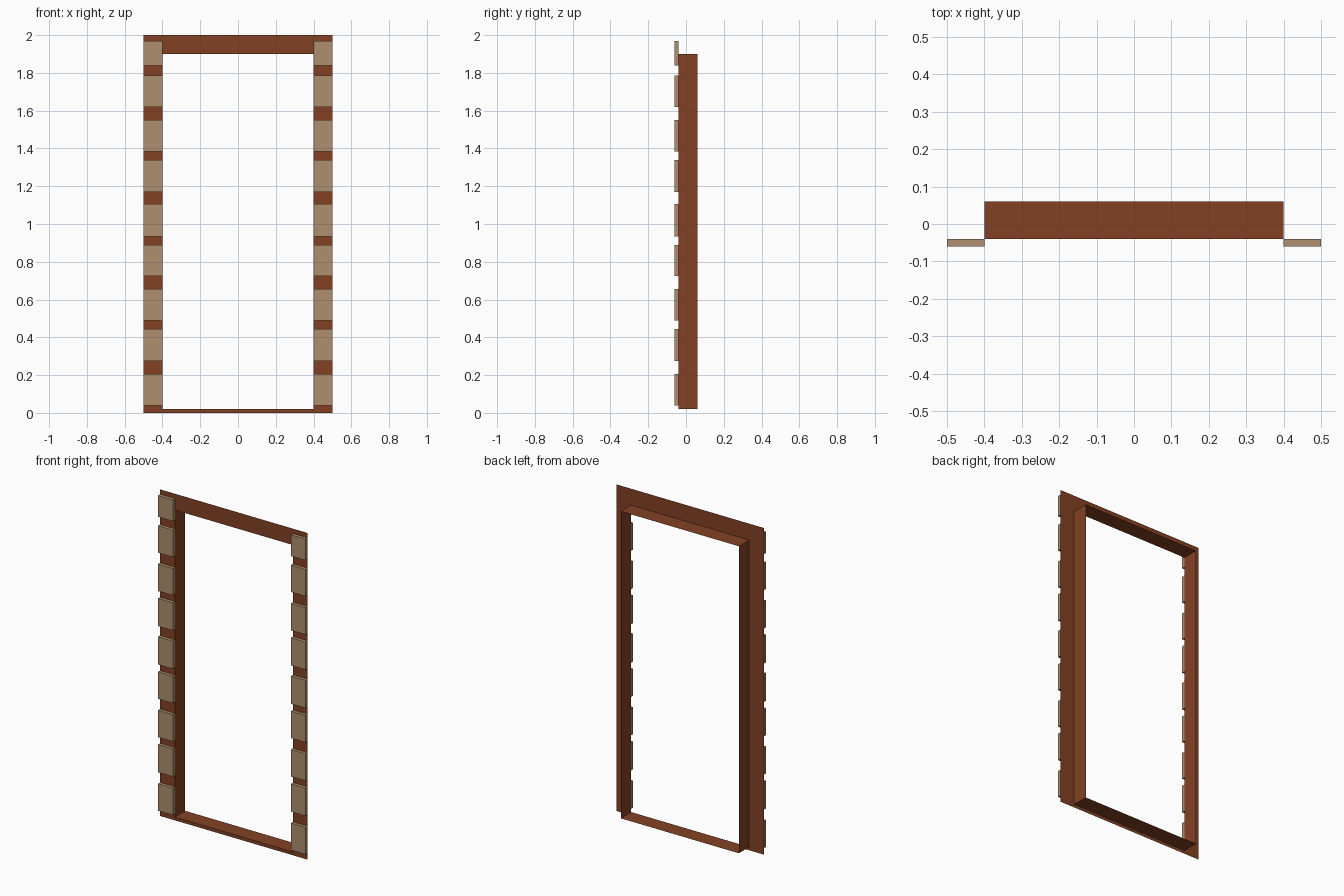
import bpy, bmesh

if "Cube" in bpy.data.objects:
    bpy.data.objects.remove(bpy.data.objects["Cube"])

def material(name, rgb):
    m = bpy.data.materials.new(name)
    m.diffuse_color = (*rgb, 1)
    m.use_nodes = True
    m.node_tree.nodes["Principled BSDF"].inputs["Base Color"].default_value = m.diffuse_color
    return m

brown = material("reddish brown", (0.227, 0.053, 0.017))
tan = material("stone tan", (0.423, 0.275, 0.156))

def finish(bm, name, mat):
    me = bpy.data.meshes.new(name)
    bm.to_mesh(me)
    bm.free()
    me.materials.append(mat)
    ob = bpy.data.objects.new(name, me)
    bpy.context.collection.objects.link(ob)
    return ob

def loop(bm, x, z0, z1, y):
    return [bm.verts.new((a, y, b)) for a, b in ((-x, z0), (x, z0), (x, z1), (-x, z1))]

def bridge(bm, a, b):
    for i in range(4):
        j = (i + 1) % 4
        bm.faces.new((a[i], a[j], b[j], b[i]))

FRONT, BACK = -0.04, 0.06

# door frame: thin front sheet around the opening, with a reveal running back
bm = bmesh.new()
outer = loop(bm, 0.5, 0.0, 2.0, FRONT)
inner = loop(bm, 0.4, 0.02, 1.9, FRONT)
rear = loop(bm, 0.4, 0.02, 1.9, BACK)
bridge(bm, outer, inner)
bridge(bm, inner, rear)
finish(bm, "door_frame", brown)

# facing stones: open-backed plates on both jambs
spans = [(0.04, 0.205), (0.275, 0.445), (0.49, 0.655), (0.725, 0.89), (0.935, 1.105),
         (1.17, 1.34), (1.385, 1.55), (1.62, 1.785), (1.84, 1.97)]
for side, cx in (("left", -0.45), ("right", 0.45)):
    for n, (z0, z1) in enumerate(spans):
        bm = bmesh.new()
        back = loop(bm, 0.05, z0, z1, FRONT)
        face = loop(bm, 0.05, z0, z1, -0.06)
        bridge(bm, back, face)
        bm.faces.new(face)
        bmesh.ops.translate(bm, verts=bm.verts, vec=(cx, 0, 0))
        finish(bm, f"{side}_stone_{n + 1}", tan)
